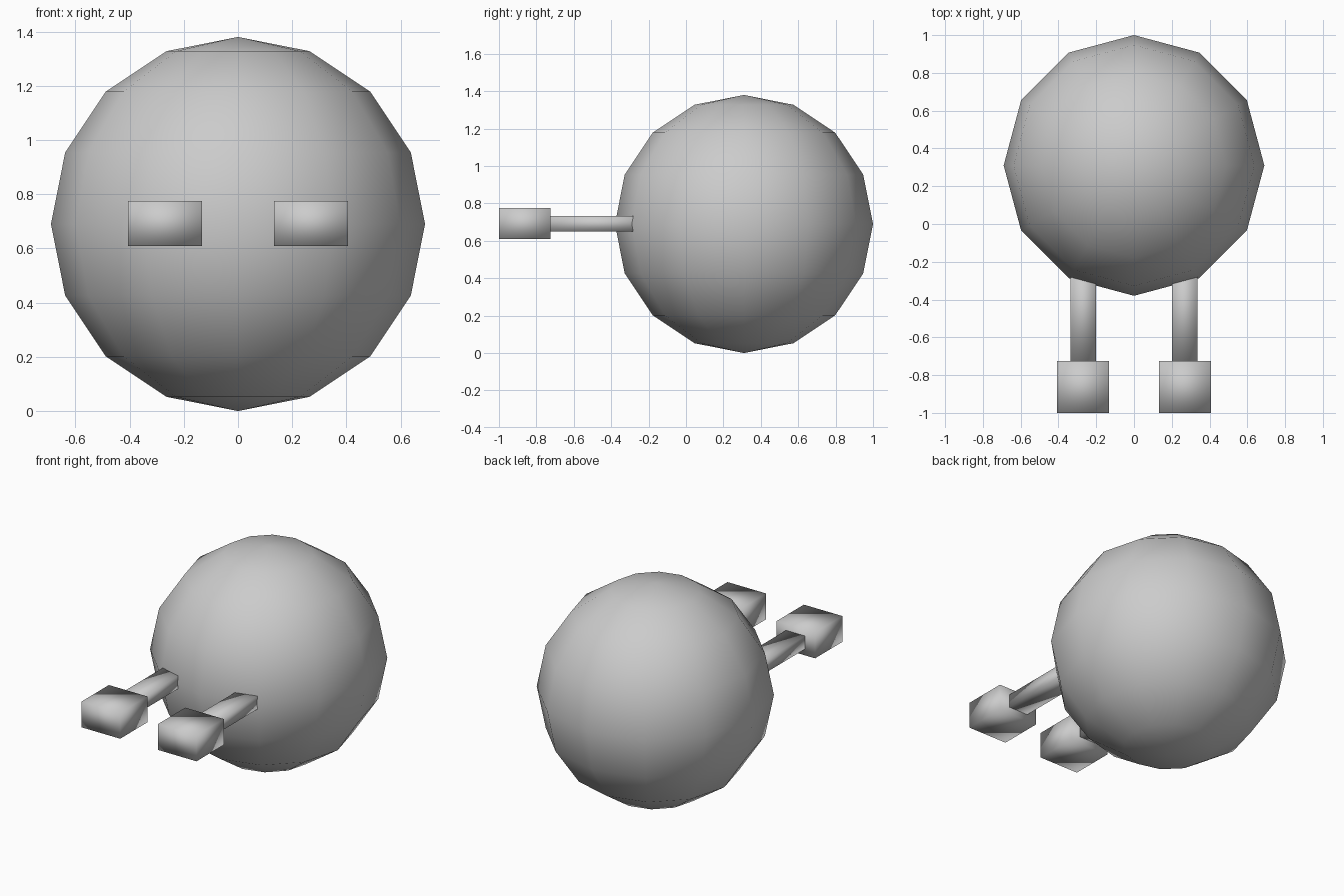
import bpy

default = bpy.data.objects.get("Cube")
if default:
    bpy.data.objects.remove(default, do_unlink=True)

# Single plain grey
grey = bpy.data.materials.new("plain_grey")
grey.use_nodes = True
grey.diffuse_color = (0.6, 0.6, 0.6, 1)
grey.node_tree.nodes["Principled BSDF"].inputs["Base Color"].default_value = (0.6, 0.6, 0.6, 1)


def finish(name):
    obj = bpy.context.object
    obj.name = name
    obj.data.materials.append(grey)
    bpy.ops.object.shade_smooth()
    return obj


def box(name, center, size):
    bpy.ops.mesh.primitive_cube_add(size=1, location=center)
    bpy.context.object.scale = size
    bpy.ops.object.transform_apply(location=False, rotation=False, scale=True)
    return finish(name)


# Round body
bpy.ops.mesh.primitive_uv_sphere_add(segments=12, ring_count=8, radius=0.69,
                                     location=(0, 0.31, 0.69))
finish("body")

# Forward legs with block feet
for side, s in (("left", 1), ("right", -1)):
    box(side + "_leg", (s * 0.268, -0.45, 0.692), (0.136, 0.55, 0.083))
    box(side + "_foot", (s * 0.27, -0.862, 0.692), (0.273, 0.276, 0.165))
